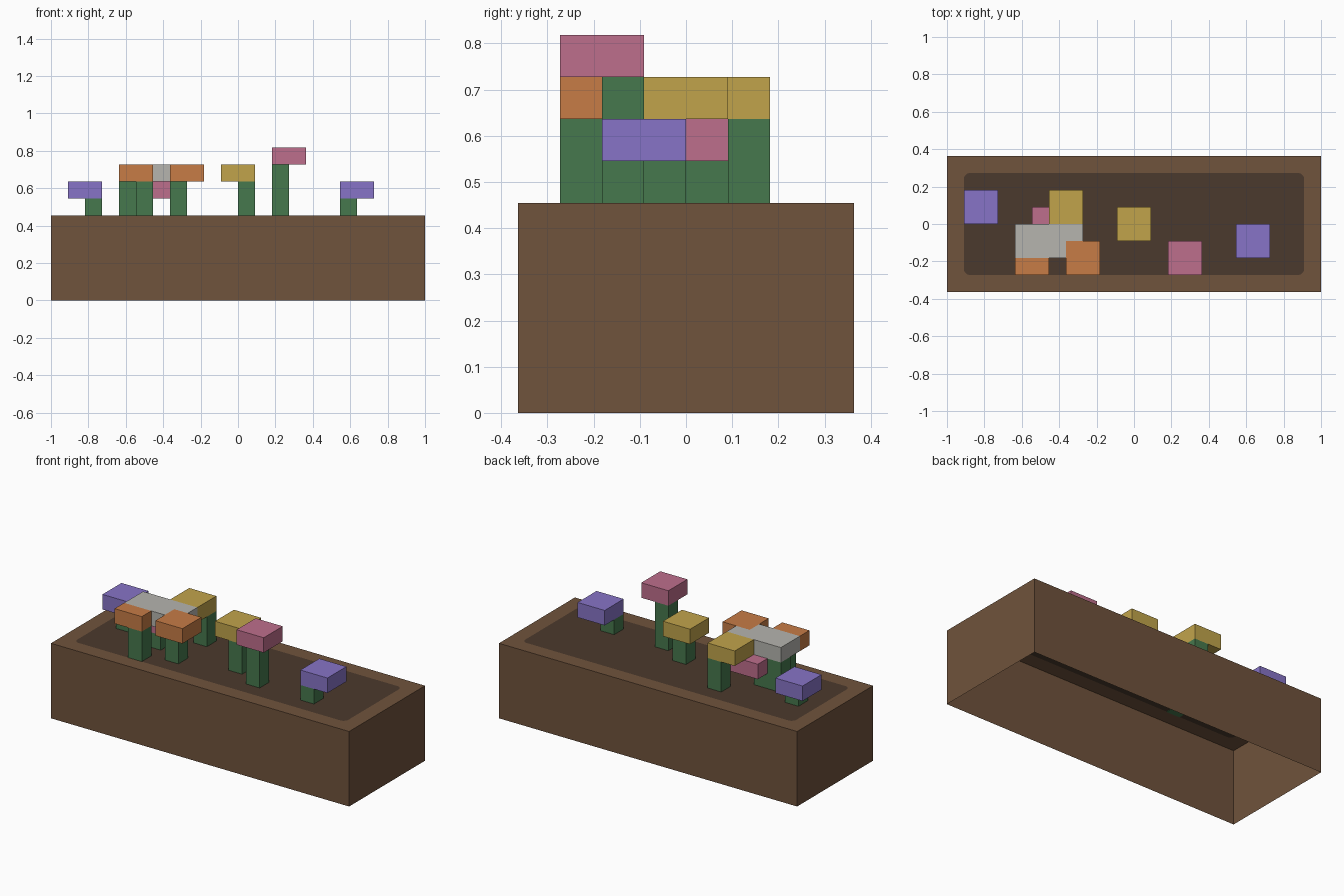
import bpy, bmesh, math
from mathutils import Matrix, Vector

cube = bpy.data.objects.get("Cube")
if cube:
    bpy.data.objects.remove(cube, do_unlink=True)

U = 1 / 11          # the whole model sits on this block grid
TOP = 5             # planter height in blocks


def material(name, rgb):
    linear = [(c / 255 / 12.92) if c < 11 else ((c / 255 + 0.055) / 1.055) ** 2.4 for c in rgb]
    mat = bpy.data.materials.new(name)
    mat.use_nodes = True
    mat.diffuse_color = (*linear, 1)
    bsdf = mat.node_tree.nodes["Principled BSDF"]
    bsdf.inputs["Base Color"].default_value = (*linear, 1)
    bsdf.inputs["Roughness"].default_value = 0.9
    return mat


wood = material("wood_brown", (112, 83, 60))
earth = material("soil_brown", (75, 58, 45))
green = material("stem_green", (70, 120, 77))
purple = material("petal_purple", (135, 116, 199))
pink = material("petal_pink", (190, 110, 140))
orange = material("petal_orange", (199, 124, 70))
yellow = material("petal_yellow", (193, 164, 75))
grey = material("petal_grey", (182, 181, 175))


def add_object(name, bm, *mats):
    mesh = bpy.data.meshes.new(name)
    bm.to_mesh(mesh)
    bm.free()
    for mat in mats:
        mesh.materials.append(mat)
    obj = bpy.data.objects.new(name, mesh)
    bpy.context.collection.objects.link(obj)
    return obj


def block(name, low, high, mat):
    """Box between two corners given in grid blocks."""
    low, high = Vector(low) * U, Vector(high) * U
    size = high - low
    bm = bmesh.new()
    bmesh.ops.create_cube(bm, size=1, matrix=Matrix.Translation((low + high) / 2)
                          @ Matrix.Diagonal((*size, 1)))
    return add_object(name, bm, mat)


def planter():
    """Open-bottomed box with a flat rim around a rounded soil bed."""
    bm = bmesh.new()
    signs = [(1, 1), (-1, 1), (-1, -1), (1, -1)]
    radius, steps = 0.35, 5
    base, rim, arcs = [], [], []
    for i, (sx, sy) in enumerate(signs):
        base.append(bm.verts.new((sx * 11 * U, sy * 4 * U, 0)))
        rim.append(bm.verts.new((sx * 11 * U, sy * 4 * U, TOP * U)))
        arc = []
        for k in range(steps + 1):
            a = math.pi / 2 * (i + k / steps)
            x = sx * (10 - radius) + radius * math.cos(a)
            y = sy * (3 - radius) + radius * math.sin(a)
            arc.append(bm.verts.new((x * U, y * U, TOP * U)))
        arcs.append(arc)
    for i in range(4):
        j = (i + 1) % 4
        bm.faces.new((base[i], base[j], rim[j], rim[i]))
        bm.faces.new((rim[i], rim[j], arcs[j][0], arcs[i][-1]))
        for a, b in zip(arcs[i], arcs[i][1:]):
            bm.faces.new((rim[i], b, a))
    soil = bm.faces.new([v for arc in arcs for v in arc])
    soil.material_index = 1
    bmesh.ops.recalc_face_normals(bm, faces=bm.faces)
    if soil.normal.z < 0:
        bmesh.ops.reverse_faces(bm, faces=bm.faces)
    add_object("planter_box", bm, wood, earth)


def flower(name, mat, head, stem, z):
    """Square head two blocks wide on a one-block stem."""
    (hx, hy), (sx, sy) = head, stem
    block(name + "_head", (hx, hy, z), (hx + 2, hy + 2, z + 1), mat)
    block(name + "_stem", (sx, sy, TOP - 0.03), (sx + 1, sy + 1, z), green)


planter()

# Flowers: head corner, stem corner, height of the head
flower("left_purple_flower", purple, (6, -2), (6, -2), 6)
flower("right_purple_flower", purple, (-10, 0), (-9, 0), 6)
flower("tall_pink_flower", pink, (2, -3), (2, -2), 8)
flower("low_pink_flower", pink, (-6, -1), (-6, -1), 6)
flower("middle_yellow_flower", yellow, (-1, -1), (0, -1), 7)
flower("back_yellow_flower", yellow, (-5, 0), (-4, 1), 7)
flower("front_orange_flower", orange, (-4, -3), (-4, -2), 7)

# Orange flower merging into the grey cluster
block("side_orange_flower_head", (-7, -3, 7), (-5, -2, 8), orange)
block("side_orange_flower_stem", (-6, -3, TOP - 0.03), (-5, -2, 7), green)

# Grey cluster, stepped around the front orange flower
block("grey_flower_head", (-7, -2, 7), (-4, 0, 8), grey)
block("grey_flower_head_end", (-4, -1, 7), (-3, 0, 8), grey)
block("grey_flower_stem", (-7, -1, TOP - 0.03), (-6, 0, 7), green)
